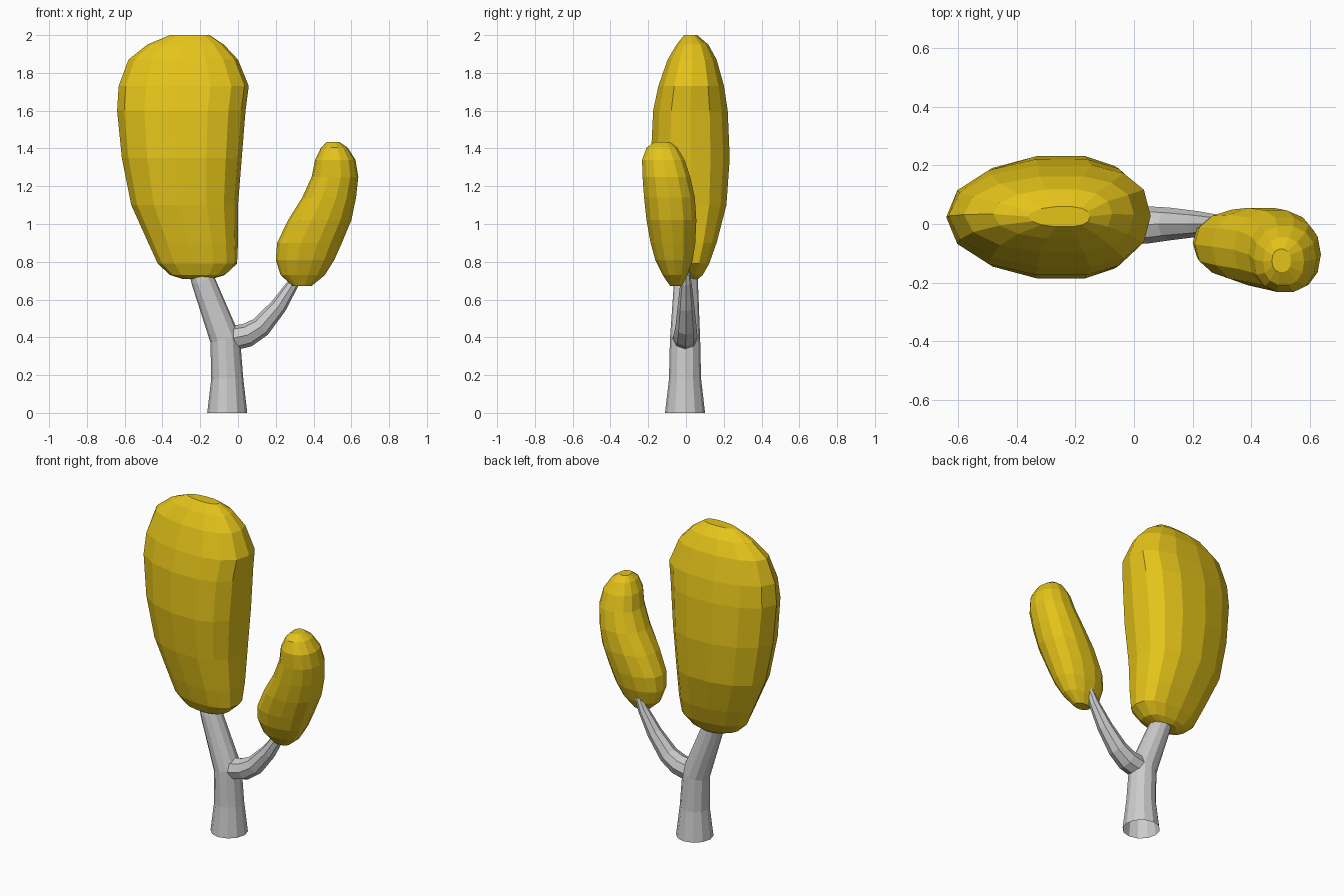
import bpy, bmesh
from math import cos, sin, pi
from mathutils import Vector

if "Cube" in bpy.data.objects:
    bpy.data.objects.remove(bpy.data.objects["Cube"])


def loft(name, rings, colour=None, caps=(True, True)):
    """Bridge rings of points into one flat-shaded skin."""
    bm = bmesh.new()
    loops = [[bm.verts.new(p) for p in ring] for ring in rings]
    n = len(loops[0])
    for a, b in zip(loops, loops[1:]):
        for i in range(n):
            j = (i + 1) % n
            bm.faces.new((a[i], a[j], b[j], b[i]))
    if caps[0]:
        bm.faces.new(loops[0][::-1])
    if caps[1]:
        bm.faces.new(loops[-1])
    bmesh.ops.recalc_face_normals(bm, faces=bm.faces)
    mesh = bpy.data.meshes.new(name)
    bm.to_mesh(mesh)
    bm.free()
    obj = bpy.data.objects.new(name, mesh)
    bpy.context.collection.objects.link(obj)
    if colour:
        mat = bpy.data.materials.new(name + "_colour")
        mat.diffuse_color = colour
        mat.use_nodes = True
        mat.node_tree.nodes["Principled BSDF"].inputs["Base Color"].default_value = mat.diffuse_color
        mesh.materials.append(mat)
    return obj


def spow(v, p):
    return abs(v) ** p * (1 if v >= 0 else -1)


def crown_ring(section, skew=0.0, left=0.9, right=0.9, n=14):
    """Rounded section fitted to its limits; skew moves the thickest place in x."""
    z, x0, x1, y0, y1 = section
    px = (x0 + x1) / 2 + skew * (x1 - x0) / 2
    cy, ry = (y0 + y1) / 2, (y1 - y0) / 2
    ring = []
    for i in range(n):
        c, s = cos(2 * pi * i / n), sin(2 * pi * i / n)
        p = right if c > 0 else left
        w = x1 - px if c > 0 else px - x0
        ring.append((px + w * spow(c, p), cy + ry * spow(s, p), z))
    return ring


def tube(name, path, n):
    """Tapered limb along (x, y, z, radius) points in the xz plane."""
    pts = [Vector(p[:3]) for p in path]
    rings = []
    for k, c in enumerate(pts):
        t = (pts[min(k + 1, len(pts) - 1)] - pts[max(k - 1, 0)]).normalized()
        if k == 0 and c.z == 0:
            t = Vector((0, 0, 1))
        v = Vector((0, 1, 0))
        u = v.cross(t).normalized()
        r = path[k][3]
        rings.append([c + r * (u * cos(2 * pi * i / n) + v * sin(2 * pi * i / n))
                      for i in range(n)])
    return loft(name, rings, caps=(False, True))


yellow = (0.78, 0.55, 0.01, 1)

# Trunk, open at the base, leaning into the large crown
tube("trunk", [(-.057, -.005, 0, .106), (-.057, -.005, .18, .085),
               (-.068, -.005, .39, .08), (-.185, 0, .70, .063),
               (-.215, .01, .79, .055)], 12)

# Side branch curving up to the small crown
tube("branch", [(-.03, -.005, .395, .066), (.05, -.003, .412, .063),
                (.12, 0, .455, .056), (.215, 0, .565, .044),
                (.295, 0, .69, .03), (.335, 0, .78, .018)], 8)

# Large crown: z, x limits, y limits
loft("large_crown", [crown_ring(s, .17, .95, .82) for s in [
    (.708, -.29, -.14, -.035, .065),
    (.73, -.36, -.07, -.075, .09),
    (.79, -.425, -.005, -.105, .125),
    (.90, -.475, 0, -.13, .165),
    (1.10, -.565, 0, -.165, .218),
    (1.35, -.615, .02, -.19, .236),
    (1.60, -.64, .04, -.178, .225),
    (1.73, -.632, .057, -.15, .205),
    (1.87, -.58, 0, -.10, .165),
    (1.95, -.48, -.075, -.052, .12),
    (2.00, -.36, -.15, -.01, .06)]], yellow)

# Small crown, leaning outwards
loft("small_crown", [crown_ring(s) for s in [
    (.672, .29, .39, -.085, -.02),
    (.73, .225, .46, -.125, .01),
    (.81, .20, .51, -.165, .038),
    (.90, .207, .55, -.19, .052),
    (1.02, .265, .60, -.212, .058),
    (1.14, .34, .625, -.225, .05),
    (1.25, .39, .637, -.233, .025),
    (1.34, .408, .622, -.235, -.005),
    (1.405, .44, .58, -.21, -.045),
    (1.435, .47, .535, -.165, -.085)]], yellow)
